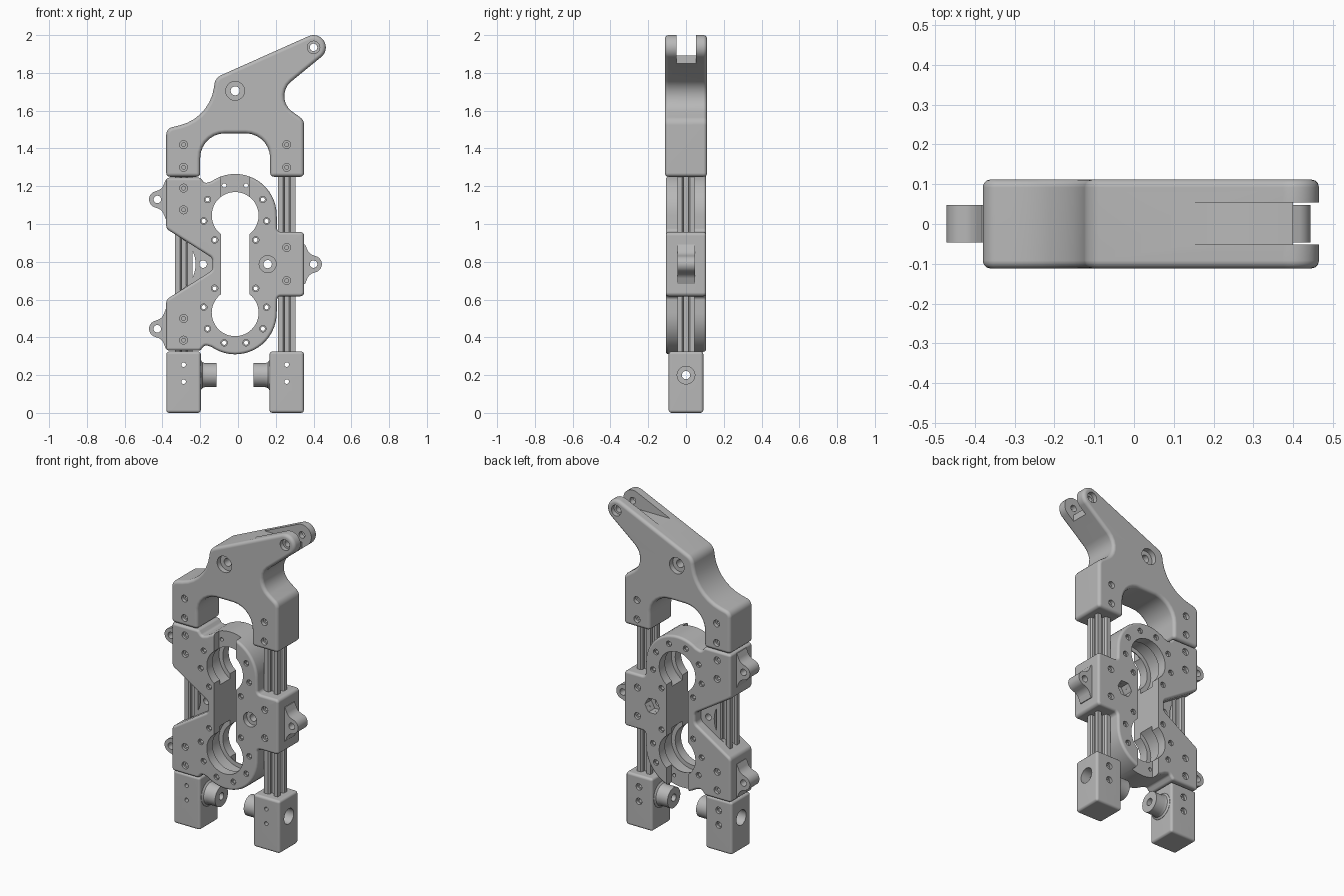
import bpy, bmesh, math
from mathutils import Vector, Matrix

if "Cube" in bpy.data.objects:
    bpy.data.objects.remove(bpy.data.objects["Cube"])

MID_X, MID_Z = -0.015, 0.7875      # symmetry lines of the mechanism
RAIL = 0.273                       # rail offset from MID_X
BORE = 0.2575                      # bore offset from MID_Z

grey = bpy.data.materials.new("plain grey")
grey.use_nodes = True
grey.diffuse_color = (0.48, 0.48, 0.48, 1)
grey.node_tree.nodes["Principled BSDF"].inputs["Base Color"].default_value = grey.diffuse_color


def make(name, bm):
    bmesh.ops.recalc_face_normals(bm, faces=bm.faces)
    mesh = bpy.data.meshes.new(name)
    bm.to_mesh(mesh)
    bm.free()
    mesh.materials.append(grey)
    ob = bpy.data.objects.new(name, mesh)
    bpy.context.collection.objects.link(ob)
    return ob


def activate(ob):
    bpy.ops.object.select_all(action='DESELECT')
    ob.select_set(True)
    bpy.context.view_layer.objects.active = ob


def arc(cx, cz, r, a0, a1, n=14):
    angles = [math.radians(a0 + (a1 - a0) * i / n) for i in range(n + 1)]
    return [(cx + r * math.cos(a), cz + r * math.sin(a), 0) for a in angles]


def fillet(corners, n=7):
    """Round each (x, z, radius) corner of a closed outline."""
    out = []
    for i, (x, z, r) in enumerate(corners):
        p = Vector((x, z))
        if r == 0:
            out.append(p)
            continue
        a = (Vector(corners[i - 1][:2]) - p).normalized()
        b = (Vector(corners[(i + 1) % len(corners)][:2]) - p).normalized()
        half = a.angle(b) / 2
        c = p + (a + b).normalized() * r / math.sin(half)
        u = p + a * r / math.tan(half) - c
        v = p + b * r / math.tan(half) - c
        turn = u.angle(v)
        for k in range(n + 1):
            t = k / n
            out.append(c + (u * math.sin((1 - t) * turn) + v * math.sin(t * turn)) / math.sin(turn))
    return out


def plate(name, corners, y0, y1, bevel=0):
    """Extrude an xz outline along y, with rounded rims."""
    bm = bmesh.new()
    face = bm.faces.new([bm.verts.new((p.x, y0, p.y)) for p in fillet(corners)])
    ext = bmesh.ops.extrude_face_region(bm, geom=[face])
    moved = [g for g in ext["geom"] if isinstance(g, bmesh.types.BMVert)]
    bmesh.ops.translate(bm, verts=moved, vec=(0, y1 - y0, 0))
    ob = make(name, bm)
    if bevel:
        mod = ob.modifiers.new("rim", 'BEVEL')
        mod.width, mod.segments = bevel, 3
        mod.limit_method, mod.angle_limit = 'ANGLE', math.radians(35)
        mod.use_clamp_overlap = False
        activate(ob)
        bpy.ops.object.modifier_apply(modifier="rim")
    return ob


def box(name, x0, x1, y0, y1, z0, z1, bevel=0):
    return plate(name, [(x0, z0, 0), (x1, z0, 0), (x1, z1, 0), (x0, z1, 0)], y0, y1, bevel)


def lathe(bm, stations, origin, axis='Y', sides=24):
    """Add a closed turned solid from (distance, radius) stations."""
    rings = []
    for d, r in stations:
        ring = []
        for i in range(sides):
            a = 2 * math.pi * i / sides
            c, s = r * math.cos(a), r * math.sin(a)
            off = (c, d, s) if axis == 'Y' else (d, c, s)
            ring.append(bm.verts.new(Vector(origin) + Vector(off)))
        rings.append(ring)
    for lo, hi in zip(rings, rings[1:]):
        for i in range(sides):
            j = (i + 1) % sides
            bm.faces.new((lo[i], lo[j], hi[j], hi[i]))
    bm.faces.new(rings[0])
    bm.faces.new(rings[-1])


def turned(name, *args, **kw):
    bm = bmesh.new()
    lathe(bm, *args, **kw)
    return make(name, bm)


def drills(holes):
    """One cutter holding stepped holes (x, z, radius, sink radius, sink depth)."""
    bm = bmesh.new()
    for x, z, r, sink, depth in holes:
        e = 0.11 - depth
        lathe(bm, [(-0.2, sink), (-e, sink), (-e, r), (e, r), (e, sink), (0.2, sink)], (x, 0, z))
    return make("drill_cutter", bm)


def cut(ob, *cutters, keep=False):
    for c in cutters:
        c.hide_render = True
        mod = ob.modifiers.new("cut", 'BOOLEAN')
        mod.operation, mod.solver, mod.object = 'DIFFERENCE', 'EXACT', c
        activate(ob)
        bpy.ops.object.modifier_apply(modifier="cut")
        if not keep:
            bpy.data.objects.remove(c)


def finish(ob):
    activate(ob)
    bpy.ops.object.shade_smooth_by_angle(angle=math.radians(35))
    ob.modifiers.new("normals", 'WEIGHTED_NORMAL').keep_sharp = True


def mirror_z(half):
    return half + [(x, 2 * MID_Z - z, r) for x, z, r in reversed(half)]


# Upper yoke with forked arm
yoke = plate("upper_yoke", [
    (-.38, 1.25, 0), (-.2, 1.25, 0), (-.2, 1.48, .13), (.17, 1.48, .13), (.17, 1.25, 0),
    (.35, 1.25, 0), (.35, 1.55, .05), (.18, 1.671, .1)] + arc(.4, 1.935, .065, -51, 114) + [
    (-.12, 1.774, .06), (-.15, 1.56, .24), (-.38, 1.505, .04)], -.112, .112, .02)
bolts = [(MID_X + s * RAIL, z, .01, .021, .02) for s in (-1, 1) for z in (1.3, 1.42)]
cut(yoke, drills(bolts + [(MID_X, 1.705, .024, .05, .03), (.4, 1.935, .02, .033, .025)]),
    box("fork_cutter", .1, .6, -.051, .054, 1.892, 2.1),
    box("fork_end_cutter", .4, .6, -.051, .054, 1.8, 2.1))
finish(yoke)

# Main clamp body: two bores, slotted middle, rail block on one side
half = [(.35, MID_Z + .17, .02), (.207, MID_Z + .17, .02)]
half += arc(MID_X, MID_Z + BORE, .22, 0, 125, 18)
half += [(-.175, 1.215, .02), (-.2, 1.245, .02), (-.38, 1.245, 0), (-.38, .975, .03), (-.135, .82, .03)]
body = plate("clamp_body", mirror_z(half), -.107, .107, .015)
holes = [(MID_X + RAIL, MID_Z + s * .0875, .01, .021, .02) for s in (-1, 1)]
for s in (-1, 1):
    holes += [(MID_X - RAIL, MID_Z + s * d, .01, .021, .02) for d in (.2875, .4025)]
    for i in range(8):
        a = math.radians(40 * i - 50)
        holes.append((MID_X + .169 * math.cos(a), MID_Z + s * (BORE + .169 * math.sin(a)), .011, .017, .015))
holes.append((.157, MID_Z, .022, .045, .035))
cut(body, drills(holes))
for s in (-1, 1):
    centre = (MID_X, 0, MID_Z + s * BORE)
    cut(body, turned("bore_cutter", [(-.2, .124), (.2, .124)], centre, sides=48),
        turned("groove_cutter", [(-.05, .15), (.05, .15)], centre, sides=48))
cut(body, box("slot_cutter", -.09, .06, -.2, .2, MID_Z - BORE, MID_Z + BORE),
    box("top_notch_cutter", -.09, .06, -.2, -.055, 1.1, 1.4),
    box("bottom_notch_cutter", -.09, .06, .055, .2, .2, .47))
finish(body)

# Thin web across the waist
web = plate("waist_web", mirror_z([(-.12, .8, 0), (-.16, .93, 0), (-.33, .95, 0), (-.225, .86, .15)]),
            -.045, .045)
cut(web, drills([(-.185, MID_Z, .02, .02, .02)]))
finish(web)

# Side ears with pin holes
for name, s, x, z in (("upper_ear", 1, -.427, 1.13), ("lower_ear", 1, -.427, .445),
                      ("slider_ear", -1, .4, MID_Z)):
    side = [(.09, .105, 0), (.045, .105, 0), (.024, .055, .05)]
    shape = side + arc(0, 0, .044, 110, 250) + [(a, -b, r) for a, b, r in reversed(side)]
    ear = plate(name, [(x + s * a, z + b, r) for a, b, r in shape], -.046, .048)
    cut(ear, drills([(x, z, .02, .02, .02)]))
    finish(ear)

# Slotted rails and feet with inward pegs, one per side
quarter = [(.046, -.046), (.046, -.02), (.035, -.012), (.02, -.012),
           (.02, .012), (.035, .012), (.046, .02)]
section = []
for k in range(4):
    turn = Matrix.Rotation(k * math.pi / 2, 2)
    section += [(*(turn @ Vector(p)), 0) for p in quarter]

for side, s in (("right", -1), ("left", 1)):
    cx = MID_X + s * RAIL
    rail = plate(side + "_rail", section, .28, 1.44)
    rail.data.transform(Matrix.Translation((cx, 0, 0)) @ Matrix.Rotation(math.pi / 2, 4, 'X'))

    foot = box(side + "_foot", cx - .091, cx + .091, -.092, .092, 0, .325, .015)
    peg = turned(side + "_peg", [(-s * d, r) for d, r in
                 ((.08, .08), (.092, .079), (.1, .068), (.115, .063), (.175, .063))], (cx, 0, .2), 'X', 32)
    through = turned("foot_bore_cutter", [(s * d, r) for d, r in
                     ((.2, .047), (.03, .047), (.03, .022), (-.3, .022))], (cx, 0, .2), 'X')
    cut(foot, through, keep=True)
    cut(peg, through)
    cut(foot, drills([(cx, z, .012, .012, .03) for z in (.165, .255)]))
    cut(foot, turned("lower_sink_cutter", [(.075, .02), (.2, .02)], (cx, 0, .165)),
        turned("upper_sink_cutter", [(.075, .02), (.2, .02)], (cx, 0, .255)))
    finish(foot)
    finish(peg)

# Hex nut pocket behind the slider pivot
cut(body, turned("nut_cutter", [(.045, .05), (.2, .05)], (.157, 0, MID_Z), sides=6))
finish(body)
